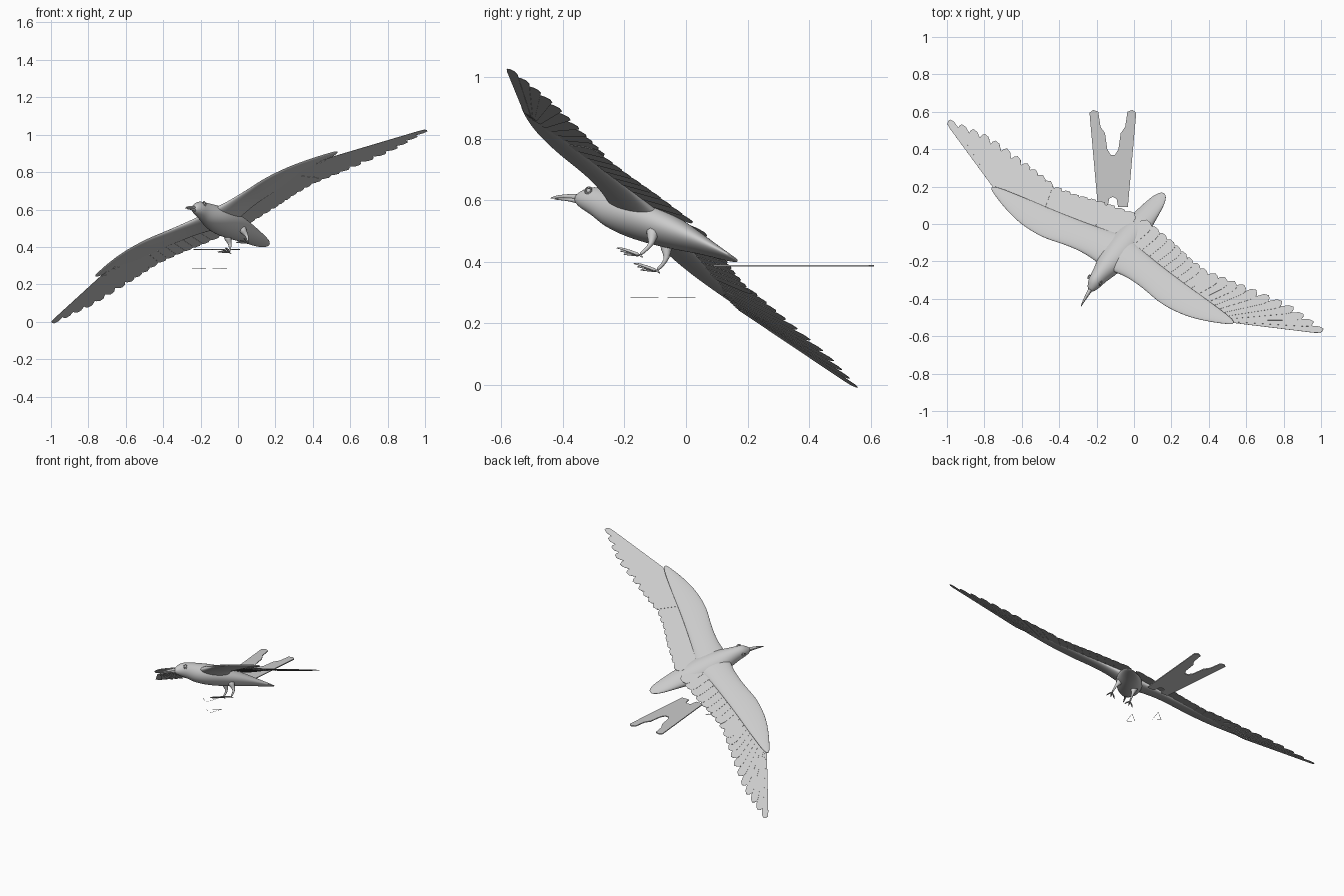
import bpy, bmesh, math
from mathutils import Vector, Matrix

cube = bpy.data.objects.get("Cube")
if cube:
    bpy.data.objects.remove(cube)


def material(name, rgb):
    m = bpy.data.materials.new(name)
    m.use_nodes = True
    col = (*rgb, 1)
    m.diffuse_color = col
    m.node_tree.nodes["Principled BSDF"].inputs["Base Color"].default_value = col
    return m


GREY = material("plain grey", (0.6, 0.6, 0.6))

# The bird is built level and symmetric, then banked and turned by this frame
left = Vector((0.796, -0.446, 0.41)).normalized()
back = Vector((0.575, 0.779, -0.251))
back = (back - left * back.dot(left)).normalized()
FLIGHT = Matrix((left, back, left.cross(back))).transposed().to_4x4()
FLIGHT.translation = (0, -0.01, 0.525)


def finish(bm, name, frame=FLIGHT, mirror=False, smooth=0, thick=0):
    bmesh.ops.recalc_face_normals(bm, faces=bm.faces)
    me = bpy.data.meshes.new(name)
    bm.to_mesh(me)
    bm.free()
    me.materials.append(GREY)
    ob = bpy.data.objects.new(name, me)
    bpy.context.scene.collection.objects.link(ob)
    ob.matrix_world = frame
    if mirror:
        mod = ob.modifiers.new("Mirror", "MIRROR")
        mod.use_mirror_merge = False
    if smooth:
        mod = ob.modifiers.new("Smooth", "SUBSURF")
        mod.levels = mod.render_levels = smooth
        for p in me.polygons:
            p.use_smooth = True
    if thick:
        mod = ob.modifiers.new("Thickness", "SOLIDIFY")
        mod.thickness = thick
        mod.offset = 0
    return ob


def loft(bm, rings, sides):
    """Skin a row of ellipses, each given as centre, half axis, half axis."""
    loops = []
    for c, a, b in rings:
        angles = [math.tau * i / sides for i in range(sides)]
        loops.append([bm.verts.new(c + a * math.cos(t) + b * math.sin(t)) for t in angles])
    for p, q in zip(loops, loops[1:]):
        for i in range(sides):
            j = (i + 1) % sides
            bm.faces.new((p[i], p[j], q[j], q[i]))
    bm.faces.new(loops[0])
    bm.faces.new(loops[-1])


def tube(bm, path, sides=8):
    """Round tube along points given as x, y, z, radius."""
    pts = [Vector(p[:3]) for p in path]
    rings = []
    for i, p in enumerate(path):
        t = (pts[min(i + 1, len(pts) - 1)] - pts[max(i - 1, 0)]).normalized()
        a = t.cross(Vector((1, 0, 0))).normalized()
        rings.append((pts[i], a * p[3], t.cross(a) * p[3]))
    loft(bm, rings, sides)


def along(points, t):
    """Point at fraction t of a polyline, by index."""
    s = t * (len(points) - 1)
    i = min(int(s), len(points) - 2)
    return Vector(points[i]).lerp(Vector(points[i + 1]), s - i)


# Body: y, centre height, half width, half height
body = [(-.428, -.03, .011, .011), (-.41, -.026, .026, .027), (-.38, -.019, .038, .043),
        (-.34, -.02, .044, .049), (-.29, -.028, .058, .061), (-.22, -.032, .08, .067),
        (-.14, -.034, .088, .066), (-.06, -.037, .085, .058), (.02, -.041, .075, .046),
        (.08, -.045, .066, .034), (.15, -.052, .055, .022), (.21, -.058, .043, .012),
        (.245, -.061, .026, .006), (.258, -.061, .008, .003)]
bm = bmesh.new()
loft(bm, [(Vector((0, y, z)), Vector((w, 0, 0)), Vector((0, 0, h))) for y, z, w, h in body], 16)
finish(bm, "body", smooth=2)

# Beak: two slim halves, the upper one hooked at the tip
bm = bmesh.new()
tube(bm, [(0, -.40, -.023, .013), (0, -.43, -.027, .011), (0, -.47, -.036, .007),
          (0, -.5, -.047, .005), (0, -.52, -.059, .002)])
tube(bm, [(0, -.40, -.038, .010), (0, -.43, -.039, .008), (0, -.47, -.046, .005),
          (0, -.505, -.057, .002)])
finish(bm, "beak", smooth=1)

# Eyes: ball inside a raised ring
bm = bmesh.new()
eye = Vector((.036, -.369, -.003))
bmesh.ops.create_uvsphere(bm, u_segments=12, v_segments=8, radius=.008,
                          matrix=Matrix.Translation(eye))
finish(bm, "eyes", mirror=True, smooth=1)
bm = bmesh.new()
rim = [eye + Vector((.003, .012 * math.cos(a), .012 * math.sin(a)))
       for a in [math.tau * i / 16 for i in range(16)]]
for p, q in zip(rim, rim[1:] + rim[:1]):
    tube(bm, [(*p, .002), (*q, .002)], 6)
finish(bm, "eye_rims", mirror=True)

# Wing arms: x, leading edge, trailing edge, half thickness
arm = [(.0, -.27, -.05, .035), (.06, -.28, -.07, .033), (.1, -.27, -.085, .028),
       (.2, -.272, -.108, .021), (.3, -.288, -.122, .018), (.38, -.306, -.133, .016),
       (.48, -.307, -.145, .014), (.58, -.296, -.155, .012), (.69, -.263, -.168, .01),
       (.76, -.235, -.178, .008), (.8, -.217, -.188, .006), (.812, -.208, -.196, .003)]
bm = bmesh.new()
rings = []
for x, lead, trail, h in arm:
    centre = Vector((x, (lead + trail) / 2, -.015 * max(0, 1 - x / .2)))
    rings.append((centre, Vector((0, (trail - lead) / 2, 0)), Vector((0, 0, h))))
loft(bm, rings, 14)
finish(bm, "wing_arms", mirror=True, smooth=2)


# Flight feathers: overlapping blunt blades fanned along the arm
def feathers(name, count, roots, tips, width_in, width_out, height):
    bm = bmesh.new()
    for i in range(count):
        t = i / (count - 1)
        a, b = along(roots, t), along(tips, t)
        w = width_in + (width_out - width_in) * t
        d = (b - a).normalized()
        n = Vector((d.y, -d.x))
        outline = [a - n * w * .6, a + n * w * .6, b - d * .045 + n * w, b - d * .012 + n * w * .85,
                   b + n * w * .2, b - n * w * .5, b - d * .025 - n * w]
        z = height - .0012 * i
        bm.faces.new([bm.verts.new((p.x, p.y, z)) for p in outline])
    finish(bm, name, mirror=True, thick=.0015)


feathers("secondary_feathers", 10, [(.03, -.14), (.2, -.15), (.35, -.17), (.5, -.19)],
         [(.06, .06), (.24, .03), (.39, -.005), (.55, -.025)], .04, .034, .004)
feathers("primary_feathers", 11, [(.5, -.19), (.62, -.2), (.72, -.205), (.775, -.195)],
         [(.57, -.015), (.76, .01), (1.02, .037), (1.257, .012)], .036, .02, -.004)

# Legs and toes
bm = bmesh.new()
tube(bm, [(.048, -.06, -.06, .03), (.052, -.05, -.09, .018), (.056, -.035, -.11, .01),
          (.06, -.04, -.135, .006), (.062, -.055, -.163, .007)])
for spread in (-.025, 0, .025):
    tube(bm, [(.062, -.05, -.162, .006), (.062 + spread * .6, -.09, -.164, .005),
              (.062 + spread, -.122, -.167, .004), (.062 + spread, -.132, -.171, .001)])
tube(bm, [(.062, -.06, -.16, .005), (.062, -.035, -.168, .002)])
finish(bm, "legs", mirror=True, smooth=1)

# Loose forked tail lying flat behind the bird
bm = bmesh.new()
half = [(0, .145), (.02, .135), (.028, .09), (.08, .09), (.125, .595), (.105, .61), (.078, .6),
        (.066, .52), (.042, .485), (.03, .4), (.012, .37), (0, .37)]
bm.faces.new([bm.verts.new((x, y, 0)) for x, y in half])
finish(bm, "tail_fan", Matrix.Translation((-.113, 0, .387)), mirror=True, thick=.006)

# Loose foot webs: fine three-cornered outlines below the feet
bm = bmesh.new()
for x, y in ((-.09, -.135), (-.2, -.015)):
    corners = [(x + .03, y + .045), (x - .045, y - .015), (x, y - .045)]
    for p, q in zip(corners, corners[1:] + corners[:1]):
        tube(bm, [(*p, .285, .001), (*q, .285, .001)], 4)
finish(bm, "foot_webs", Matrix.Identity(4))
